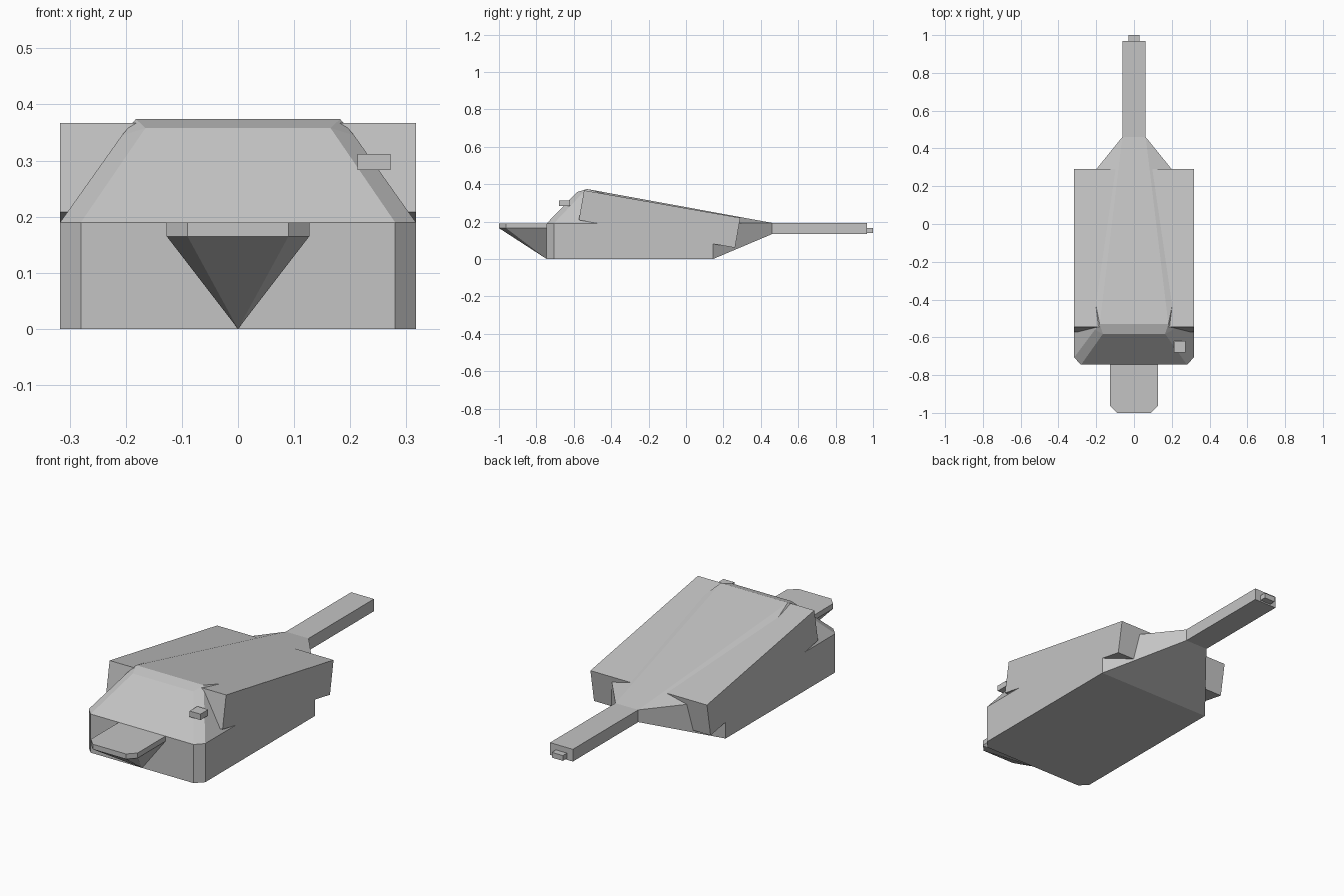
import bpy
import bmesh

cube = bpy.data.objects.get("Cube")
if cube:
    bpy.data.objects.remove(cube, do_unlink=True)

# One plain grey for the whole model
GREY = (0.55, 0.55, 0.55, 1)
grey = bpy.data.materials.new("plain_grey")
grey.use_nodes = True
grey.diffuse_color = GREY
grey.node_tree.nodes["Principled BSDF"].inputs["Base Color"].default_value = GREY


def finish(name, bm):
    bmesh.ops.recalc_face_normals(bm, faces=bm.faces)
    mesh = bpy.data.meshes.new(name)
    bm.to_mesh(mesh)
    bm.free()
    mesh.materials.append(grey)
    obj = bpy.data.objects.new(name, mesh)
    bpy.context.collection.objects.link(obj)
    return obj


def mirrored_hull(name, half_points):
    """Faceted convex solid from the corners of its left half."""
    bm = bmesh.new()
    for x, y, z in half_points:
        for side in ((1, -1) if x else (1,)):
            bm.verts.new((side * x, y, z))
    out = bmesh.ops.convex_hull(bm, input=bm.verts)
    unused = [v for v in bm.verts if not v.link_faces]
    bmesh.ops.delete(bm, geom=unused, context='VERTS')
    bmesh.ops.dissolve_limit(bm, angle_limit=0.01, verts=bm.verts, edges=bm.edges)
    return finish(name, bm)


def box(name, low, high):
    bm = bmesh.new()
    bmesh.ops.create_cube(bm, size=1)
    for v in bm.verts:
        v.co = [(a + b) / 2 + c * (b - a) for a, b, c in zip(low, high, v.co)]
    return finish(name, bm)


def side_extrusion(name, profile, half_width):
    """Extrude a (y, z) profile across the width."""
    bm = bmesh.new()
    face = bm.faces.new([bm.verts.new((-half_width, y, z)) for y, z in profile])
    out = bmesh.ops.extrude_face_region(bm, geom=[face])
    moved = [g for g in out["geom"] if isinstance(g, bmesh.types.BMVert)]
    bmesh.ops.translate(bm, verts=moved, vec=(2 * half_width, 0, 0))
    return finish(name, bm)


# Main body: chamfered front, sloped windscreen and roof, tapered tail
WAIST = 0.19
body = [(x, y, z) for z in (0, WAIST)
        for x, y in ((0.28, -0.745), (0.317, -0.707), (0.317, 0.145))]
body += [
    (0.165, -0.582, 0.358),   # windscreen top
    (0.207, -0.56, 0.345),    # shoulder
    (0.182, -0.53, 0.374),    # roof front
    (0.062, 0.46, 0.133),     # tail root
    (0.062, 0.46, 0.193),
]
mirrored_hull("main_body", body)

# Tilted full-width block forming the upper sides
side_extrusion("engine_housing",
               [(-0.545, 0.367), (0.29, 0.22), (0.262, 0.06), (-0.573, 0.208)], 0.317)

# Nose: thin plate running down to a point at the body's foot
nose = [(x, y, z) for z in (0.165, WAIST)
        for x, y in ((0.127, -0.745), (0.127, -0.962), (0.09, -1.0))]
mirrored_hull("nose", nose + [(0, -0.745, 0)])

# Tail boom with its small end stub
box("tail_boom", (-0.062, 0.45, 0.133), (0.062, 0.968, 0.193))
box("tail_stub", (-0.03, 0.96, 0.14), (0.03, 1.0, 0.166))

# Small block on the left of the windscreen
box("sensor_block", (0.213, -0.68, 0.283), (0.272, -0.62, 0.312))
